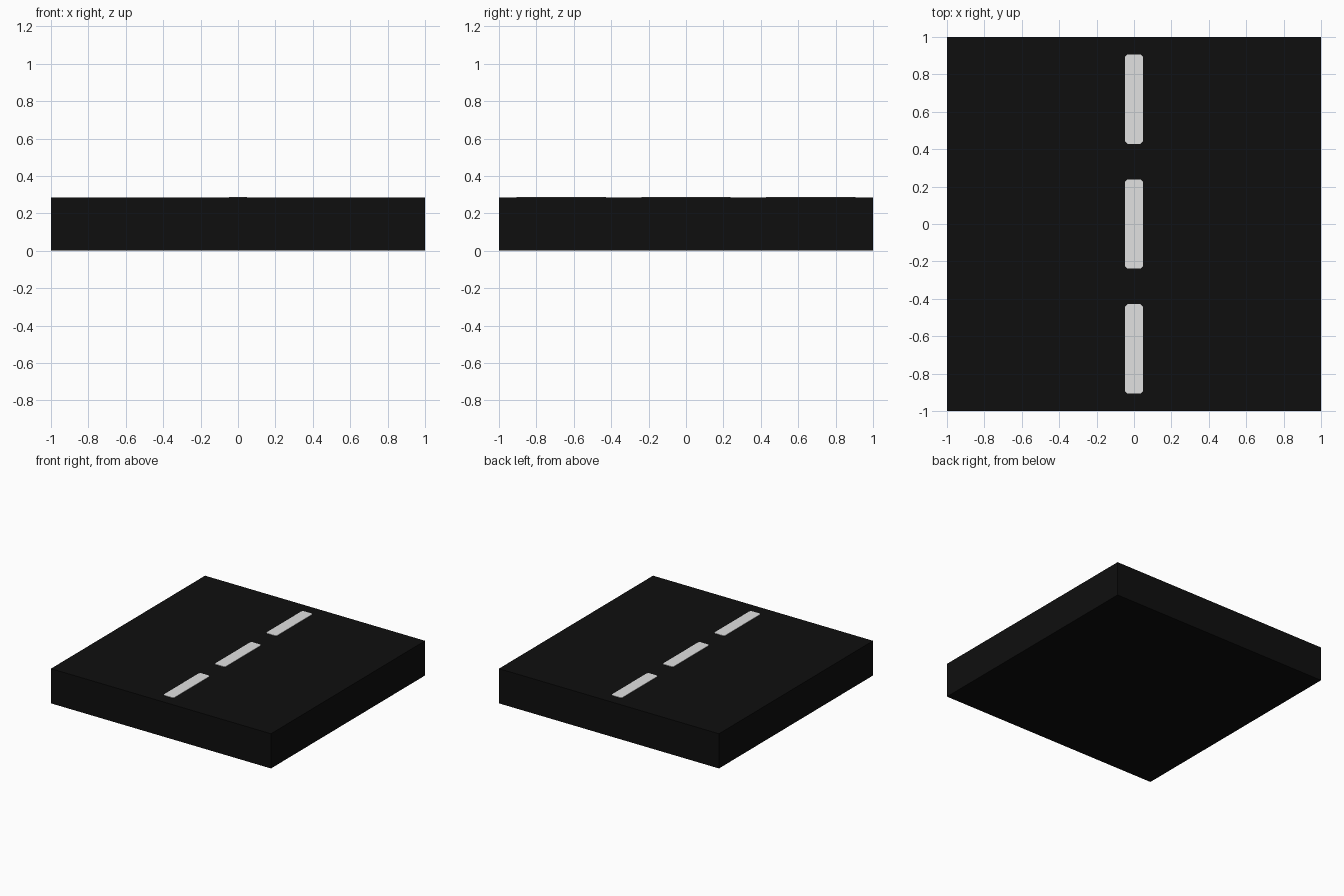
import bpy, bmesh

if "Cube" in bpy.data.objects:
    bpy.data.objects.remove(bpy.data.objects["Cube"])


def make_material(name, color):
    m = bpy.data.materials.new(name)
    m.diffuse_color = (*color, 1.0)
    m.use_nodes = True
    m.node_tree.nodes["Principled BSDF"].inputs["Base Color"].default_value = m.diffuse_color
    return m


def make_object(name, bm, mat):
    bmesh.ops.recalc_face_normals(bm, faces=bm.faces)
    me = bpy.data.meshes.new(name)
    bm.to_mesh(me)
    bm.free()
    me.materials.append(mat)
    ob = bpy.data.objects.new(name, me)
    bpy.context.collection.objects.link(ob)
    return ob


asphalt = make_material("asphalt black", (0.0045, 0.0045, 0.0045))
paint = make_material("road paint white", (0.75, 0.75, 0.75))

TOP = 0.285

# Road slab
bm = bmesh.new()
bmesh.ops.create_cube(bm, size=1)
for v in bm.verts:
    v.co = (v.co.x * 2, v.co.y * 2, (v.co.z + 0.5) * TOP)
make_object("road_slab", bm, asphalt)


# Centre line dashes: thin plates with clipped corners
def dash(name, y, hx=0.048, hy=0.238, c=0.012, t=0.003):
    bm = bmesh.new()
    pts = []
    for sx, sy, flip in ((1, 1, 0), (-1, 1, 1), (-1, -1, 0), (1, -1, 1)):
        pair = [(sx * hx, sy * (hy - c)), (sx * (hx - c), sy * hy)]
        pts += pair[::-1] if flip else pair
    face = bm.faces.new([bm.verts.new((px, y + py, TOP)) for px, py in pts])
    top = bmesh.ops.extrude_face_region(bm, geom=[face], use_keep_orig=True)
    for g in top["geom"]:
        if isinstance(g, bmesh.types.BMVert):
            g.co.z += t
    make_object(name, bm, paint)


for i in range(3):
    dash(f"centre_dash_{i + 1}", (i - 1) * 0.667)
